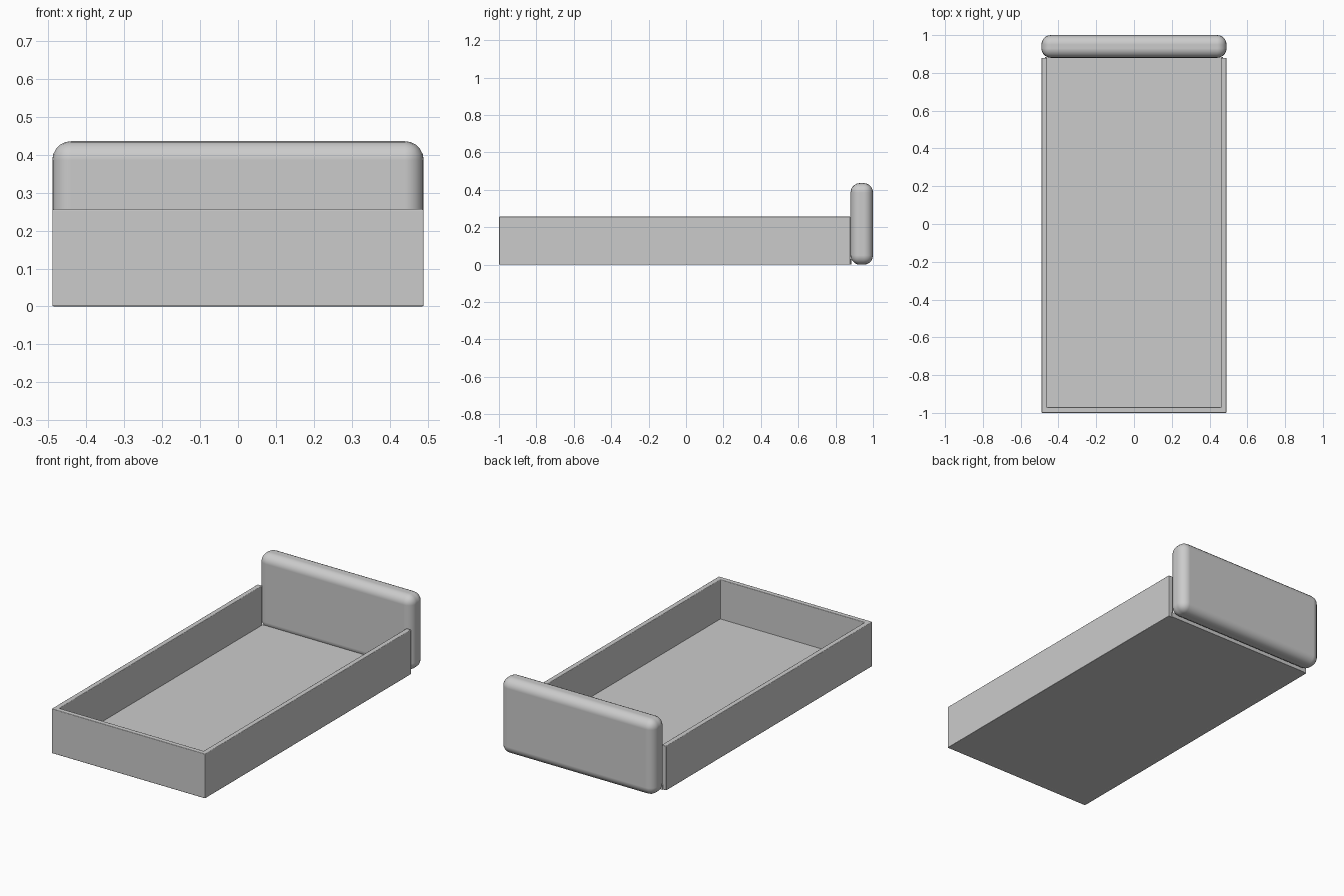
import bpy
import bmesh
import math

cube = bpy.data.objects.get("Cube")
if cube:
    bpy.data.objects.remove(cube, do_unlink=True)

# Single painted finish
grey = bpy.data.materials.new("plain_grey")
grey.use_nodes = True
GREY = (0.6, 0.6, 0.6, 1)
grey.diffuse_color = GREY
grey.node_tree.nodes["Principled BSDF"].inputs["Base Color"].default_value = GREY

HALF_W = 0.49
FRONT, TRAY_BACK, BACK = -1.0, 0.88, 1.0
RAIL_TOP, HEAD_TOP = 0.257, 0.436
BOARD = 0.03


def extrude_outline(name, outline, z0, z1, bevel, segments):
    """Raise a flat outline into a solid with rounded edges."""
    bm = bmesh.new()
    base = bm.faces.new([bm.verts.new((x, y, z0)) for x, y in outline])
    top = bmesh.ops.extrude_face_region(bm, geom=[base])["geom"]
    verts = [v for v in top if isinstance(v, bmesh.types.BMVert)]
    bmesh.ops.translate(bm, verts=verts, vec=(0, 0, z1 - z0))
    bmesh.ops.recalc_face_normals(bm, faces=bm.faces)
    mesh = bpy.data.meshes.new(name)
    bm.to_mesh(mesh)
    bm.free()
    mesh.materials.append(grey)
    obj = bpy.data.objects.new(name, mesh)
    bpy.context.collection.objects.link(obj)
    mod = obj.modifiers.new("rounded_edges", "BEVEL")
    mod.width = bevel
    mod.segments = segments
    mod.limit_method = "ANGLE"
    mod.harden_normals = True
    bpy.ops.object.select_all(action="DESELECT")
    obj.select_set(True)
    bpy.context.view_layer.objects.active = obj
    bpy.ops.object.shade_smooth_by_angle(angle=math.radians(40))
    return obj


def rectangle(half_w, y0, y1):
    return [(-half_w, y0), (half_w, y0), (half_w, y1), (-half_w, y1)]


# Side rails and foot panel, one U-shaped run
inner = HALF_W - BOARD
rails = [(-HALF_W, FRONT), (HALF_W, FRONT), (HALF_W, TRAY_BACK), (inner, TRAY_BACK),
         (inner, FRONT + BOARD), (-inner, FRONT + BOARD), (-inner, TRAY_BACK),
         (-HALF_W, TRAY_BACK)]
extrude_outline("bed_rails", rails, 0, RAIL_TOP, 0.004, 2)

# Base board between the rails
extrude_outline("base_board", rectangle(inner + 0.01, FRONT + 0.02, TRAY_BACK + 0.004),
                0.0005, BOARD, 0.001, 1)

# Thick rounded headboard
extrude_outline("headboard", rectangle(HALF_W, TRAY_BACK, BACK), 0, HEAD_TOP, 0.05, 5)
